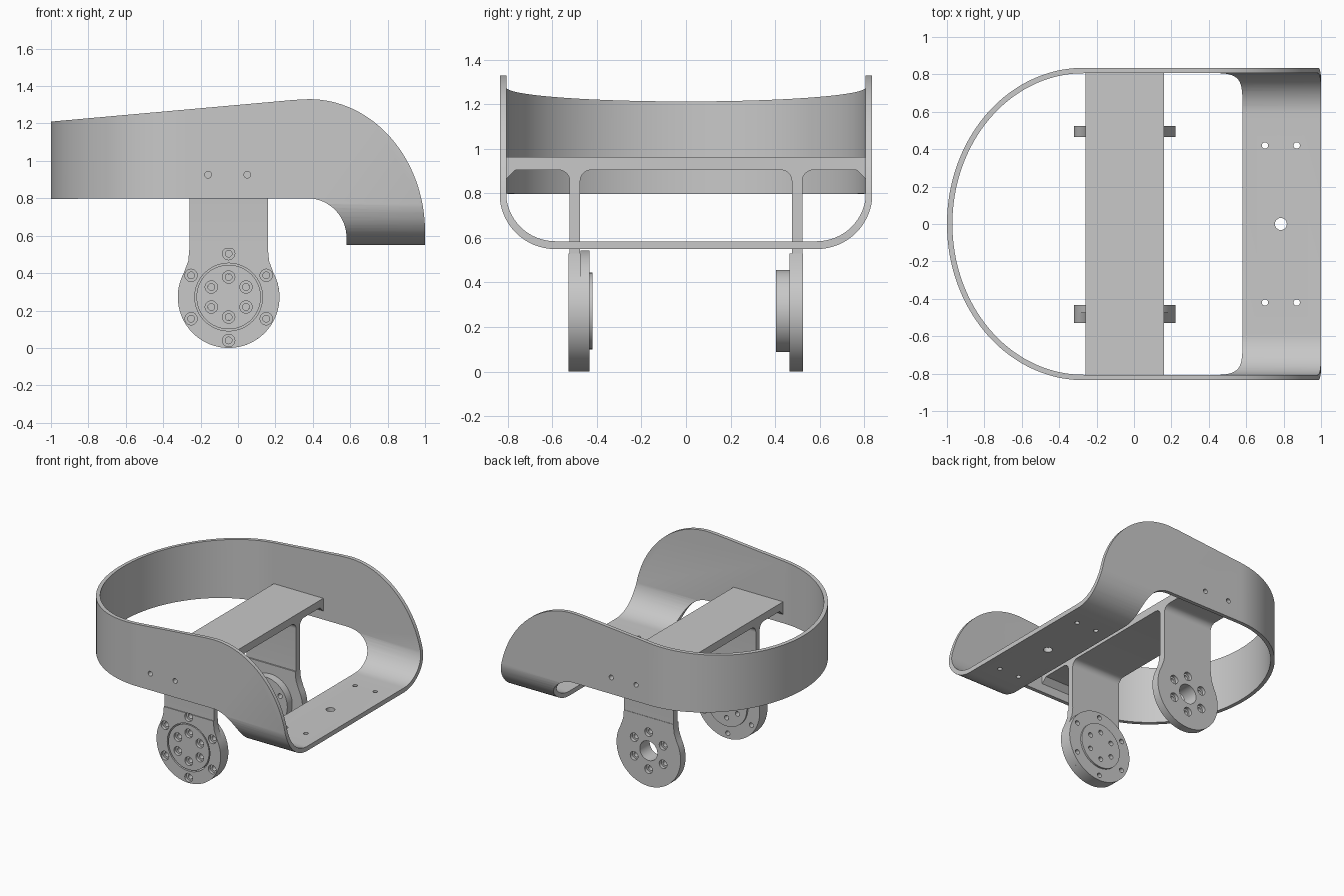
import bpy, bmesh
from math import sin, cos, pi, radians

cube = bpy.data.objects.get("Cube")
if cube:
    bpy.data.objects.remove(cube, do_unlink=True)

grey = bpy.data.materials.new("plain grey")
grey.use_nodes = True
grey.diffuse_color = (0.58, 0.58, 0.58, 1)
grey.node_tree.nodes["Principled BSDF"].inputs["Base Color"].default_value = (0.58, 0.58, 0.58, 1)


def arc(cx, cy, rx, ry, start, end, n):
    """Points along an elliptical arc, angles in degrees."""
    angles = [radians(start + (end - start) * i / n) for i in range(n + 1)]
    return [(cx + rx * cos(a), cy + ry * sin(a)) for a in angles]


def prisms(name, outlines, axis, lo, hi):
    """Extrude closed outlines along an axis between two positions."""
    place = {"x": lambda p, d: (d, p[0], p[1]),
             "y": lambda p, d: (p[0], d, p[1]),
             "z": lambda p, d: (p[0], p[1], d)}[axis]
    bm = bmesh.new()
    for outline in outlines:
        a = [bm.verts.new(place(p, lo)) for p in outline]
        b = [bm.verts.new(place(p, hi)) for p in outline]
        bm.faces.new(a)
        bm.faces.new(b[::-1])
        for i in range(len(a)):
            j = (i + 1) % len(a)
            bm.faces.new((a[j], a[i], b[i], b[j]))
    bmesh.ops.recalc_face_normals(bm, faces=bm.faces)
    mesh = bpy.data.meshes.new(name)
    bm.to_mesh(mesh)
    bm.free()
    obj = bpy.data.objects.new(name, mesh)
    bpy.context.collection.objects.link(obj)
    return obj


def discs(name, centres, r, axis, lo, hi, n=24):
    return prisms(name, [arc(x, y, r, r, 0, 360, n)[:-1] for x, y in centres], axis, lo, hi)


def activate(obj):
    bpy.ops.object.select_all(action="DESELECT")
    obj.select_set(True)
    bpy.context.view_layer.objects.active = obj


def boolean(obj, tool, operation="DIFFERENCE"):
    mod = obj.modifiers.new("cut", "BOOLEAN")
    mod.operation, mod.solver, mod.object = operation, "EXACT", tool
    activate(obj)
    bpy.ops.object.modifier_apply(modifier=mod.name)
    bpy.data.objects.remove(tool, do_unlink=True)


def drill(obj, centres, r, axis, lo, hi):
    boolean(obj, discs("drill", centres, r, axis, lo, hi))


# Shell: a curved plan crossed with a rounded U section
def shell_solid(name, wall, floor, reach):
    half = 0.835 - wall
    plan = arc(-0.27, 0, 0.73 - wall, half, 90, 270, 80) + [(reach, -half), (reach, half)]
    solid = prisms(name, [plan], "z", 0.3, reach + 0.6)
    r, w, z = 0.25 - wall, half + 0.002, 0.55 + floor
    section = arc(-w + r, z + r, r, r, 180, 270, 16) + arc(w - r, z + r, r, r, 270, 360, 16)
    top = reach + 0.4
    section += [(0.95, z + r + 0.02), (0.95, top), (-0.95, top), (-0.95, z + r + 0.02)]
    boolean(solid, prisms("section", [section], "x", -reach - 0.2, reach + 0.2), "INTERSECT")
    return solid


shell = shell_solid("curved_shell", 0, 0, 1.1)
boolean(shell, shell_solid("hollow", 0.029, 0.035, 1.2))
side = [(-1.1, 0.797)] + arc(0.37, 0.59, 0.21, 0.21, 90, 0, 20) + [(0.58, 0.4), (1, 0.4)]
side += arc(0.38, 0.62, 0.62, 0.71, 0, 90, 32) + [(0.3, 1.326), (-1.1, 1.201)]
boolean(shell, prisms("side_outline", [side], "y", -1, 1), "INTERSECT")

# Holes in the floor and the sides of the shell
drill(shell, [(x, y) for x in (0.7, 0.87) for y in (-0.42, 0.42)], 0.017, "z", 0.4, 0.7)
drill(shell, [(0.785, 0)], 0.032, "z", 0.4, 0.7)
SIDE_HOLES = [(-0.16, 0.926), (0.05, 0.926)]
drill(shell, SIDE_HOLES, 0.018, "y", -1, 1)

# Bridge with filleted uprights and chamfered ends
half = arc(0.425, 0.855, 0.05, 0.05, 90, 0, 8) + [(0.475, 0.53), (0.522, 0.53)]
half += arc(0.572, 0.855, 0.05, 0.05, 180, 90, 8)
half += [(0.765, 0.905), (0.812, 0.86), (0.812, 0.963)]
bridge = prisms("bridge", [half + [(-y, z) for y, z in reversed(half)]], "x", -0.26, 0.16)
for lo, hi in ((-0.9, -0.72), (0.72, 0.9)):
    drill(bridge, SIDE_HOLES, 0.018, "y", lo, hi)

# Round leg ends
CX, CZ, R = -0.05, 0.272, 0.272
HUB = [(CX, CZ)]
leg = arc(CX, CZ, R, R, 152, 388, 56)
leg += [(CX + 0.216, 0.465), (CX + 0.21, 0.53), (CX - 0.21, 0.53), (CX - 0.216, 0.465)]


def ring(r):
    return arc(CX, CZ, r, r, 90, 390, 5)


def bolt_holes(obj, r, seat_lo=None, seat_hi=None):
    """Six through holes, with wider seats where a depth is given."""
    drill(obj, ring(r), 0.018, "y", -0.7, 0.7)
    if seat_lo is not None:
        drill(obj, ring(r), 0.033, "y", seat_lo, seat_hi)


# Front leg: plate, drum and turning disc
front_plate = prisms("front_leg_plate", [leg], "y", -0.528, -0.474)
front_drum = discs("front_drum", HUB, R, "y", -0.474, -0.434, 72)
drill_parts = (front_plate, front_drum)
for part in drill_parts:
    boolean(part, discs("bore", HUB, 0.181, "y", -0.6, -0.445, 64))
bolt_holes(front_plate, 0.232, -0.6, -0.505)
bolt_holes(front_drum, 0.232)
rotor = discs("front_rotor", HUB, 0.172, "y", -0.526, -0.42, 64)
bolt_holes(rotor, 0.107, -0.6, -0.503)
boolean(front_drum, discs("bore", HUB, 0.165, "y", -0.5, -0.4, 64))

# Back leg: plate and inner hub
back_plate = prisms("back_leg_plate", [leg], "y", 0.465, 0.525)
drill(back_plate, HUB, 0.075, "y", 0.3, 0.7)
bolt_holes(back_plate, 0.142, 0.5, 0.6)
back_hub = discs("back_hub", HUB, 0.185, "y", 0.405, 0.465, 64)
drill(back_hub, HUB, 0.075, "y", 0.3, 0.7)
bolt_holes(back_hub, 0.142)

for obj in (shell, bridge, front_plate, front_drum, rotor, back_plate, back_hub):
    obj.data.materials.clear()
    obj.data.materials.append(grey)
    activate(obj)
    bpy.ops.object.shade_smooth_by_angle(angle=radians(25))
